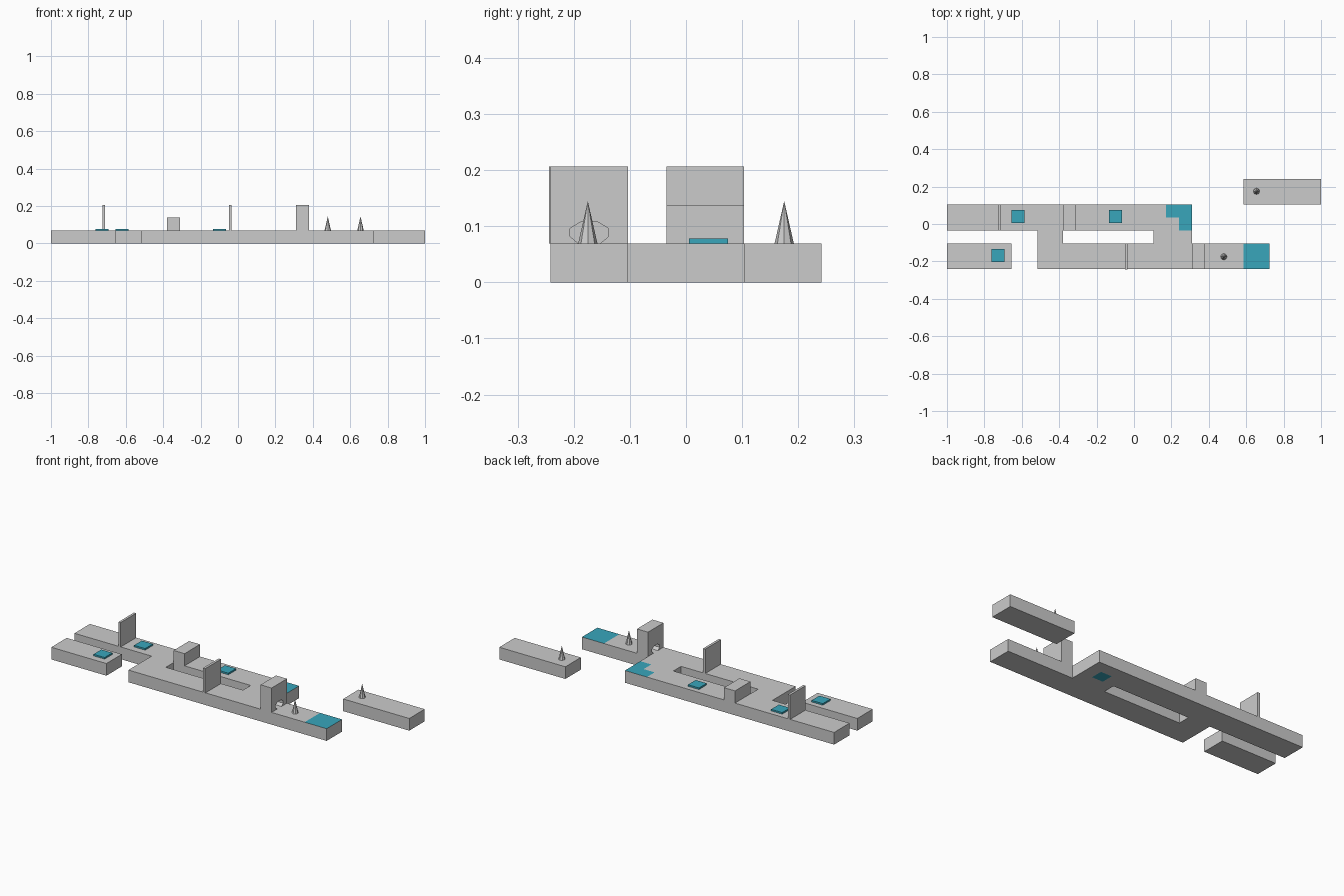
import bpy, bmesh, math

if "Cube" in bpy.data.objects:
    bpy.data.objects.remove(bpy.data.objects["Cube"])

T = 2 / 29                      # one floor tile
X = lambda i: -1 + i * T        # tile column to x
Y = lambda j: (j - 3.5) * T     # tile row to y

teal = bpy.data.materials.new("teal")
teal.diffuse_color = (0.04, 0.38, 0.50, 1)
teal.use_nodes = True
teal.node_tree.nodes["Principled BSDF"].inputs["Base Color"].default_value = teal.diffuse_color


def finish(bm, name, mat=None):
    bmesh.ops.remove_doubles(bm, verts=bm.verts, dist=1e-5)
    me = bpy.data.meshes.new(name)
    bm.to_mesh(me)
    bm.free()
    ob = bpy.data.objects.new(name, me)
    bpy.context.collection.objects.link(ob)
    if mat:
        me.materials.append(mat)
    return ob


def box(name, x0, x1, y0, y1, z0, z1, mat=None):
    bm = bmesh.new()
    bmesh.ops.create_cube(bm, size=1)
    for v in bm.verts:
        v.co = ((x0, x1)[v.co.x > 0], (y0, y1)[v.co.y > 0], (z0, z1)[v.co.z > 0])
    return finish(bm, name, mat)


def rect(i0, i1, j0, j1):
    return {(i, j) for i in range(i0, i1) for j in range(j0, j1)}


def quad(bm, pts):
    bm.faces.new([bm.verts.new(p) for p in pts])


def flat(bm, i, j, z, up):
    c = [(X(i), Y(j), z), (X(i + 1), Y(j), z), (X(i + 1), Y(j + 1), z), (X(i), Y(j + 1), z)]
    quad(bm, c if up else c[::-1])


# tiles that are teal on top, and one that is teal underneath
goal_top = rect(23, 25, 0, 2)
corner_top = {(17, 4), (18, 4), (18, 3)}
corner_under = {(17, 3)}


def platform(name, cells):
    bm = bmesh.new()
    for i, j in sorted(cells):
        if (i, j) not in goal_top | corner_top:
            flat(bm, i, j, T, True)
        if (i, j) not in corner_under:
            flat(bm, i, j, 0, False)
        # side walls only along open edges
        for di, dj, a, b in ((1, 0, (1, 0), (1, 1)), (-1, 0, (0, 1), (0, 0)),
                             (0, 1, (1, 1), (0, 1)), (0, -1, (0, 0), (1, 0))):
            if (i + di, j + dj) not in cells:
                p, q = (X(i + a[0]), Y(j + a[1])), (X(i + b[0]), Y(j + b[1]))
                quad(bm, [(*p, 0), (*q, 0), (*q, T), (*p, T)])
    finish(bm, name)


def coloured(name, cells, z, up):
    bm = bmesh.new()
    for i, j in sorted(cells):
        flat(bm, i, j, z, up)
    finish(bm, name, teal)


# floor platforms
platform("main_platform", rect(0, 19, 3, 5) | rect(7, 25, 0, 2) | rect(7, 9, 2, 3) | rect(16, 19, 2, 3))
platform("left_platform", rect(0, 5, 0, 2))
platform("far_platform", rect(23, 29, 5, 7))
coloured("goal_area", goal_top, T, True)
coloured("corner_area", corner_top, T, True)
coloured("corner_underside", corner_under, 0, False)

# thin doors and low block
box("back_door", X(4), X(4.2), Y(3), Y(5), T, 3 * T)
box("front_door", X(13.8), X(14), Y(0) - 0.003, Y(2), T, 3 * T)
box("low_block", X(9), X(10), Y(3), Y(5), T, 2 * T)

# tall block with a small low tunnel through it
c = Y(1)
hole = [(-0.019, T), (-0.0345, 0.082), (-0.0345, 0.096), (-0.0145, 0.108)]
hole = hole + [(-y, z) for y, z in reversed(hole)]
outline = [(Y(0), T)] + [(c + y, z) for y, z in hole] + [(Y(2), T), (Y(2), 3 * T), (Y(0), 3 * T)]
bm = bmesh.new()
face = bm.faces.new([bm.verts.new((X(19), y, z)) for y, z in outline])
new = bmesh.ops.extrude_face_region(bm, geom=[face])["geom"]
bmesh.ops.translate(bm, vec=(T, 0, 0), verts=[g for g in new if isinstance(g, bmesh.types.BMVert)])
bmesh.ops.recalc_face_normals(bm, faces=bm.faces)
finish(bm, "tunnel_block")

# floor buttons
for n, (x, y) in enumerate([(-0.62, 0.04), (-0.099, 0.04), (-0.728, -0.168)]):
    h = T / 2
    box(f"button_{n + 1}", x - h, x + h, y - h, y + h, T, 0.078, teal)

# spikes
for n, (x, y) in enumerate([(0.48, -0.175), (0.655, 0.175)]):
    bpy.ops.mesh.primitive_cone_add(vertices=8, radius1=0.0172, radius2=0, depth=0.076,
                                    location=(x, y, T + 0.038))
    bpy.context.object.name = f"spike_{n + 1}"
